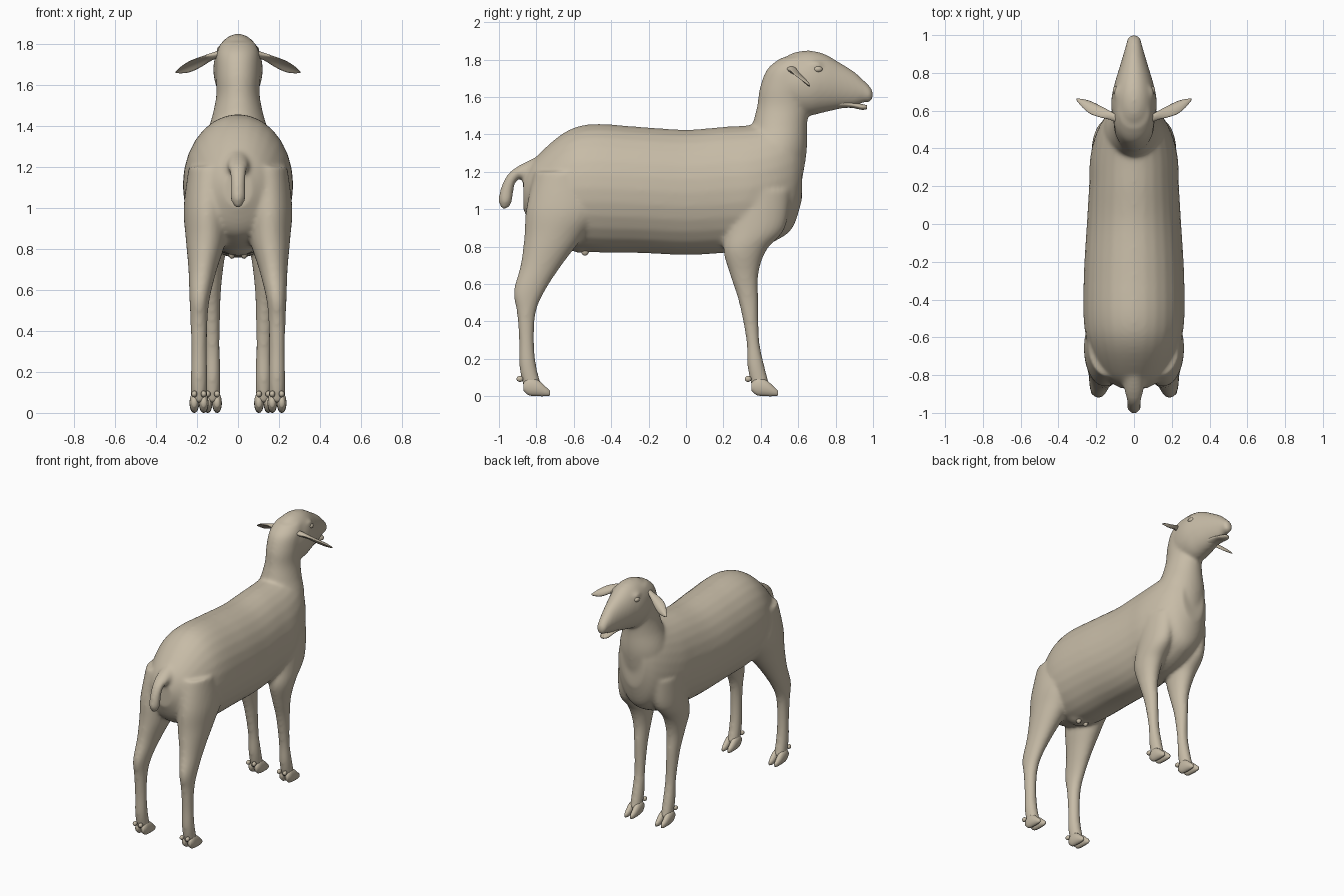
import bpy
import bmesh
from math import cos, sin, pi
from mathutils import Vector, Matrix

cube = bpy.data.objects.get("Cube")
if cube:
    bpy.data.objects.remove(cube, do_unlink=True)

# One fleece colour for the whole animal
tan = bpy.data.materials.new("warm tan")
tan.use_nodes = True
colour = (0.57, 0.50, 0.385, 1)
tan.diffuse_color = colour
shader = next(n for n in tan.node_tree.nodes if n.type == "BSDF_PRINCIPLED")
shader.inputs["Base Color"].default_value = colour
shader.inputs["Roughness"].default_value = 0.8


def section(a, b, x, half_width):
    """Oval ring spanning two (y, z) outline points, as centre and two half axes."""
    a, b = Vector((x, *a)), Vector((x, *b))
    return [*((a + b) / 2), *((b - a) / 2), half_width, 0, 0]


def upright(rows):
    """Rings across the length: y, top, bottom, half width."""
    return [section((y, bottom), (y, top), 0, w) for y, top, bottom, w in rows]


def level(rows):
    """Rings across the height: z, back, front, x centre, half width."""
    return [section((back, z), (front, z), x, w) for z, back, front, x, w in rows]


def smooth_rows(rows, steps=5):
    """Spline through the rings so that each part flows."""
    result = []
    last = len(rows) - 1
    for i in range(last):
        p, q, r, s = (rows[max(0, min(last, k))] for k in (i - 1, i, i + 1, i + 2))
        for step in range(steps):
            t = step / steps
            result.append([
                b + 0.5 * t * (c - a + t * (2 * a - 5 * b + 4 * c - d
                                            + t * (3 * (b - c) + d - a)))
                for a, b, c, d in zip(p, q, r, s)])
    return result + [rows[-1]]


def loft(name, rings, sides=28, cup=0):
    """Closed skin over a row of oval rings."""
    bm = bmesh.new()
    loops = []
    for ring in smooth_rows(rings):
        centre, u, v = Vector(ring[:3]), Vector(ring[3:6]), Vector(ring[6:])
        loop = []
        for k in range(sides):
            angle = 2 * pi * k / sides
            bend = v.normalized() * cup * u.length * cos(angle) ** 2
            loop.append(bm.verts.new(centre + u * cos(angle) + v * sin(angle) + bend))
        loops.append(loop)
    for lower, upper in zip(loops, loops[1:]):
        for k in range(sides):
            n = (k + 1) % sides
            bm.faces.new((lower[k], lower[n], upper[n], upper[k]))
    bm.faces.new(loops[0])
    bm.faces.new(loops[-1])
    return finish(name, bm)


def ball(name, centre, size):
    bm = bmesh.new()
    place = Matrix.Translation(centre) @ Matrix.Diagonal((*size, 1))
    bmesh.ops.create_uvsphere(bm, u_segments=20, v_segments=12, radius=1, matrix=place)
    return finish(name, bm)


def finish(name, bm):
    bmesh.ops.recalc_face_normals(bm, faces=bm.faces)
    mesh = bpy.data.meshes.new(name)
    bm.to_mesh(mesh)
    bm.free()
    mesh.materials.append(tan)
    mesh.shade_smooth()
    obj = bpy.data.objects.new(name, mesh)
    bpy.context.collection.objects.link(obj)
    return obj


# Barrel of the body
skin = [loft("body", upright([
    (-0.87, 1.18, 1.0, 0.07), (-0.8, 1.28, 0.87, 0.17), (-0.65, 1.41, 0.8, 0.24),
    (-0.5, 1.455, 0.77, 0.267), (-0.25, 1.44, 0.765, 0.265), (0, 1.425, 0.755, 0.25),
    (0.2, 1.44, 0.765, 0.238), (0.35, 1.45, 0.78, 0.232), (0.48, 1.47, 0.83, 0.2),
    (0.57, 1.47, 0.9, 0.15), (0.62, 1.4, 1.05, 0.09)]))]

# Neck, rising from the chest to the poll
skin.append(loft("neck", level([
    (1.1, 0.34, 0.61, 0, 0.15), (1.3, 0.32, 0.645, 0, 0.165),
    (1.45, 0.355, 0.648, 0, 0.125), (1.55, 0.38, 0.66, 0, 0.106),
    (1.65, 0.395, 0.68, 0, 0.108), (1.75, 0.435, 0.7, 0, 0.105),
    (1.81, 0.51, 0.7, 0, 0.08)])))

# Skull and upper muzzle
skin.append(loft("head", upright([
    (0.48, 1.78, 1.57, 0.09), (0.57, 1.835, 1.51, 0.115), (0.66, 1.848, 1.5, 0.12),
    (0.74, 1.83, 1.517, 0.104), (0.82, 1.785, 1.535, 0.08), (0.9, 1.735, 1.55, 0.056),
    (0.95, 1.69, 1.57, 0.042), (0.985, 1.655, 1.572, 0.033), (1.0, 1.63, 1.59, 0.018)])))

# Hooked tail
skin.append(loft("tail", [
    section((-0.78, 1.1), (-0.8, 1.28), 0, 0.07),
    section((-0.88, 1.16), (-0.89, 1.235), 0, 0.05),
    section((-0.91, 1.145), (-0.95, 1.19), 0, 0.04),
    section((-0.922, 1.1), (-0.988, 1.12), 0, 0.036),
    section((-0.93, 1.04), (-1.003, 1.045), 0, 0.036),
    section((-0.95, 1.002), (-0.985, 1.0), 0, 0.016)]))

# Udder
skin.append(ball("udder", (0, -0.55, 0.81), (0.08, 0.09, 0.045)))

# Legs: hind pair set wider than the front pair
hind = [(1.2, -0.81, -0.5, 0.13, 0.11), (1.0, -0.855, -0.45, 0.15, 0.115),
        (0.85, -0.865, -0.55, 0.155, 0.1), (0.7, -0.885, -0.665, 0.172, 0.07),
        (0.56, -0.922, -0.755, 0.187, 0.05), (0.45, -0.905, -0.802, 0.19, 0.042),
        (0.3, -0.893, -0.813, 0.19, 0.039), (0.16, -0.892, -0.8, 0.19, 0.041),
        (0.05, -0.87, -0.77, 0.19, 0.04)]
front = [(1.1, 0.25, 0.56, 0.13, 0.09), (0.9, 0.22, 0.53, 0.14, 0.085),
         (0.78, 0.2, 0.43, 0.14, 0.078), (0.65, 0.235, 0.387, 0.135, 0.057),
         (0.5, 0.283, 0.387, 0.13, 0.043), (0.3, 0.322, 0.392, 0.125, 0.037),
         (0.16, 0.328, 0.42, 0.125, 0.04), (0.05, 0.35, 0.45, 0.125, 0.038)]


def toe(name, x, heel):
    profile = [(0, 0.07, 0.03, 0.012), (0.03, 0.1, 0.005, 0.022),
               (0.08, 0.085, 0, 0.023), (0.12, 0.05, 0, 0.017), (0.142, 0.03, 0.003, 0.008)]
    rings = upright([(heel + y, *rest) for y, *rest in profile])
    for ring in rings:
        ring[0] = x
    return loft(name, rings, 16)


for side, label in ((1, "left"), (-1, "right")):
    for pair, rows, heel in (("hind", hind, -0.87), ("front", front, 0.35)):
        mirrored = [(z, back, fore, side * x, w) for z, back, fore, x, w in rows]
        skin.append(loft(f"{label}_{pair}_leg", level(mirrored)))
        x = side * rows[-1][3]
        # Cloven hoof and dewclaws
        for half, tag in ((1, "outer"), (-1, "inner")):
            offset = side * half * 0.023
            toe(f"{label}_{pair}_{tag}_toe", x + offset, heel)
            ball(f"{label}_{pair}_{tag}_dewclaw", (x + offset, heel - 0.018, 0.092),
                 (0.014, 0.018, 0.016))

    # Drooping leaf-shaped ear, cupped along its length
    across = Vector((0, 0.72, -0.6))
    flat = Vector((side * 0.35, -0.6, -0.72))
    ear = []
    for centre, width, thick in (
            ((0.07, 0.55, 1.755), 0.02, 0.02), ((0.12, 0.575, 1.742), 0.024, 0.018),
            ((0.17, 0.6, 1.722), 0.04, 0.011), ((0.225, 0.625, 1.7), 0.046, 0.008),
            ((0.27, 0.645, 1.68), 0.03, 0.007), ((0.303, 0.66, 1.662), 0.006, 0.004)):
        ear.append([side * centre[0], *centre[1:], *(across * width), *(flat * thick)])
    loft(f"{label}_ear", ear, 16, cup=0.35)

    # Eye, brow and teat
    ball(f"{label}_eye", (side * 0.094, 0.705, 1.748), (0.018, 0.025, 0.017))
    skin.append(ball(f"{label}_brow", (side * 0.083, 0.69, 1.77), (0.024, 0.04, 0.022)))
    ball(f"{label}_teat", (side * 0.03, -0.54, 0.775), (0.016, 0.02, 0.024))

# Lower jaw, leaving a thin mouth line under the muzzle
loft("lower_jaw", upright([
    (0.8, 1.6, 1.538, 0.05), (0.88, 1.575, 1.542, 0.042),
    (0.94, 1.562, 1.531, 0.034), (0.968, 1.555, 1.535, 0.02)]), 18)

# Fuse the large parts into one skin and soften the joins
bpy.ops.object.select_all(action="DESELECT")
for part in skin:
    part.select_set(True)
body = skin[0]
bpy.context.view_layer.objects.active = body
bpy.ops.object.join()
remesh = body.modifiers.new("fuse", "REMESH")
remesh.mode = "VOXEL"
remesh.voxel_size = 0.011
remesh.use_smooth_shade = True
soften = body.modifiers.new("soften", "SMOOTH")
soften.factor = 0.5
soften.iterations = 12
for modifier in ("fuse", "soften"):
    bpy.ops.object.modifier_apply(modifier=modifier)
body.data.shade_smooth()
